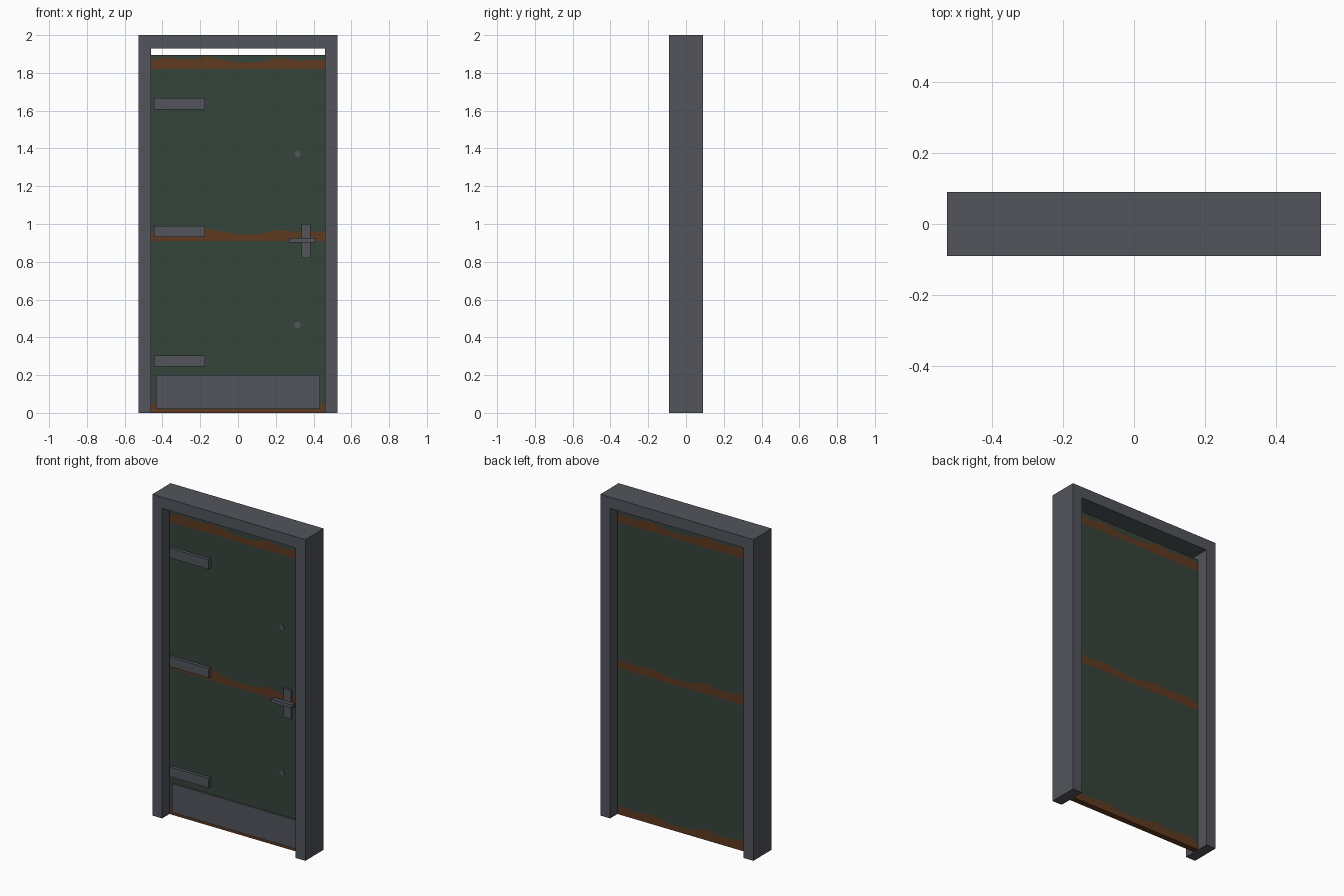
import bpy
import bmesh
import math
from mathutils import Matrix

cube = bpy.data.objects.get("Cube")
if cube:
    bpy.data.objects.remove(cube, do_unlink=True)


def material(name, color):
    mat = bpy.data.materials.new(name)
    mat.use_nodes = True
    mat.diffuse_color = (*color, 1)
    bsdf = next(n for n in mat.node_tree.nodes if n.type == 'BSDF_PRINCIPLED')
    bsdf.inputs["Base Color"].default_value = (*color, 1)
    bsdf.inputs["Roughness"].default_value = 0.8
    return mat


STEEL = material("grey steel", (0.085, 0.089, 0.107))
GREEN = material("dark green paint", (0.036, 0.058, 0.042))
RUST = material("rust brown", (0.115, 0.042, 0.0144))


def finish(name, bm, mat):
    bmesh.ops.recalc_face_normals(bm, faces=bm.faces)
    mesh = bpy.data.meshes.new(name)
    bm.to_mesh(mesh)
    bm.free()
    mesh.materials.append(mat)
    obj = bpy.data.objects.new(name, mesh)
    bpy.context.collection.objects.link(obj)
    return obj


def extrude_outline(name, outline, front, back, mat):
    """Extrude an outline of (x, z) points from front to back along y."""
    bm = bmesh.new()
    face = bm.faces.new([bm.verts.new((x, front, z)) for x, z in outline])
    moved = bmesh.ops.extrude_face_region(bm, geom=[face])["geom"]
    verts = [g for g in moved if isinstance(g, bmesh.types.BMVert)]
    bmesh.ops.translate(bm, verts=verts, vec=(0, back - front, 0))
    return finish(name, bm, mat)


def box(name, x0, x1, z0, z1, front, back, mat=STEEL):
    outline = [(x0, z0), (x1, z0), (x1, z1), (x0, z1)]
    return extrude_outline(name, outline, front, back, mat)


# Door frame: one upside-down U
OUT, IN, HEAD, HALF = 0.527, 0.46, 1.93, 0.09
frame = [(-OUT, 0), (-IN, 0), (-IN, HEAD), (IN, HEAD),
         (IN, 0), (OUT, 0), (OUT, 2), (-OUT, 2)]
extrude_outline("door_frame", frame, -HALF, HALF, STEEL)

# Door leaf: wavy rust bands alternating with green panels
LEAF, TOP = 0.018, 1.895
wave = [(-IN, 0.045), (-0.37, 0.064), (-0.31, 0.053), (-0.24, 0.05),
        (-0.16, 0.066), (-0.08, 0.048), (0.0, 0.035), (0.12, 0.037),
        (0.22, 0.06), (0.32, 0.044), (0.4, 0.05), (IN, 0.051)]
bases = [0, 0.91, 1.82]
for i, (base, ceiling) in enumerate(zip(bases, bases[1:] + [TOP])):
    edge = [(x, base + h) for x, h in wave]
    extrude_outline(f"rust_band_{i + 1}", [(IN, base), (-IN, base)] + edge,
                    -LEAF, LEAF, RUST)
    extrude_outline(f"green_panel_{i + 1}",
                    edge + [(IN, ceiling), (-IN, ceiling)], -LEAF, LEAF, GREEN)

# Hinge straps and kick plate
for label, z in (("lower", 0.275), ("middle", 0.96), ("upper", 1.637)):
    box(f"{label}_hinge_strap", -0.445, -0.175, z - 0.03, z + 0.03, -0.038, -LEAF)
box("kick_plate", -0.435, 0.435, 0.02, 0.2, -0.028, -LEAF)

# Handle
box("handle_plate", 0.335, 0.385, 0.82, 1.0, -0.03, -LEAF)
box("handle_lever", 0.27, 0.41, 0.903, 0.925, -0.055, -0.027)

# Round lock studs
for label, z in (("lower", 0.465), ("upper", 1.37)):
    bm = bmesh.new()
    place = Matrix.Translation((0.316, -LEAF, z)) @ Matrix.Rotation(math.pi / 2, 4, 'X')
    bmesh.ops.create_cone(bm, cap_ends=True, segments=12, radius1=0.017,
                          radius2=0.017, depth=0.004, matrix=place)
    finish(f"{label}_lock_stud", bm, STEEL)
